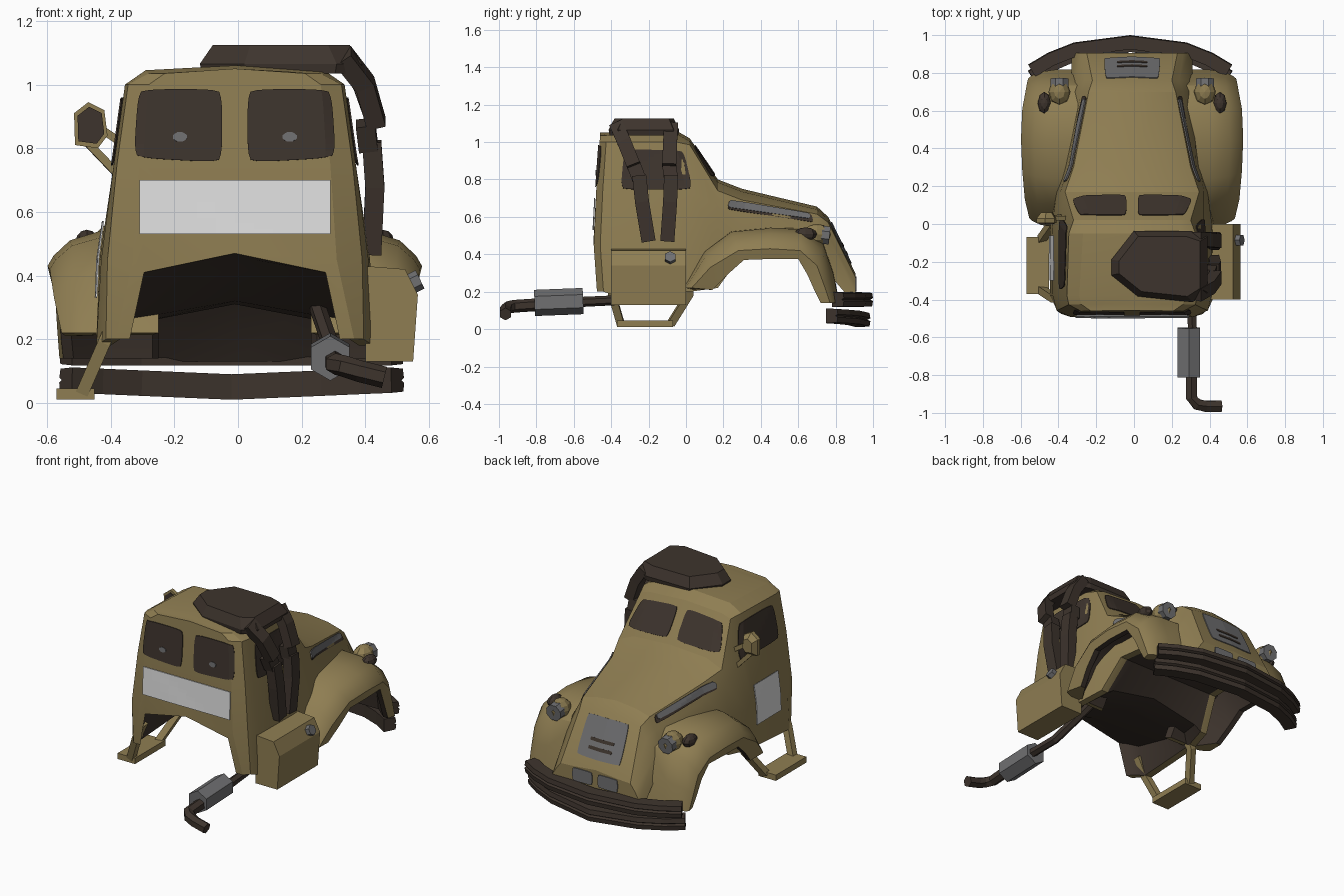
import bpy, bmesh, math
from mathutils import Vector
from mathutils.bvhtree import BVHTree

if "Cube" in bpy.data.objects:
    bpy.data.objects.remove(bpy.data.objects["Cube"])

CX = -0.01  # the cab sits slightly left of centre


def material(name, r, g, b):
    m = bpy.data.materials.new(name)
    m.diffuse_color = (r, g, b, 1)
    m.use_nodes = True
    m.node_tree.nodes["Principled BSDF"].inputs["Base Color"].default_value = m.diffuse_color
    return m


TAN = material("tan paint", 0.275, 0.208, 0.085)
DARK = material("dark brown", 0.047, 0.034, 0.026)
GREY = material("metal grey", 0.16, 0.16, 0.165)
LIGHT = material("light panel", 0.74, 0.74, 0.74)


def build(name, verts, faces, mats, index=None, smooth=None):
    bm = bmesh.new()
    vs = [bm.verts.new(v) for v in verts]
    for i, f in enumerate(faces):
        face = bm.faces.new([vs[k] for k in f])
        face.material_index = index[i] if index else 0
    bmesh.ops.recalc_face_normals(bm, faces=bm.faces)
    me = bpy.data.meshes.new(name)
    bm.to_mesh(me)
    bm.free()
    for m in mats:
        me.materials.append(m)
    ob = bpy.data.objects.new(name, me)
    bpy.context.collection.objects.link(ob)
    if smooth:
        bpy.ops.object.select_all(action='DESELECT')
        ob.select_set(True)
        bpy.context.view_layer.objects.active = ob
        bpy.ops.object.shade_smooth_by_angle(angle=math.radians(smooth))
    return ob


def loft(name, rings, mats, dark=(), smooth=None, cap=None):
    """Skin closed rings of equal length; ring edges listed in dark use the second material."""
    n = len(rings[0])
    verts = [p for r in rings for p in r]
    faces, idx = [], []
    for i in range(len(rings) - 1):
        for j in range(n):
            k = (j + 1) % n
            faces.append((i * n + j, i * n + k, (i + 1) * n + k, (i + 1) * n + j))
            idx.append(1 if j in dark else 0)
    for base in (0, len(verts) - n):
        for f in cap or [range(n)]:
            faces.append(tuple(base + j for j in f))
            idx.append(0)
    return build(name, verts, faces, mats, idx, smooth), verts, faces


def sweep(name, pts, section, mat, up=(0, 0, 1)):
    pts = [Vector(p) for p in pts]
    rings = []
    for i, p in enumerate(pts):
        t = (pts[min(i + 1, len(pts) - 1)] - pts[max(i - 1, 0)]).normalized()
        side = t.cross(Vector(up)).normalized()
        v = side.cross(t)
        rings.append([p + side * a + v * b for a, b in section])
    return loft(name, rings, [mat])[0]


def ngon(r, n):
    return [(r * math.cos(2 * math.pi * (k + .5) / n), r * math.sin(2 * math.pi * (k + .5) / n)) for k in range(n)]


def rect(w, h):
    return [(-w / 2, -h / 2), (w / 2, -h / 2), (w / 2, h / 2), (-w / 2, h / 2)]


def ball(name, loc, scale, mat):
    bpy.ops.mesh.primitive_uv_sphere_add(segments=8, ring_count=6, radius=1, location=loc)
    ob = bpy.context.object
    ob.name, ob.scale = name, scale
    ob.data.materials.append(mat)


# Cab and hood: y, top z, roof edge x, then four side points (x, z), underside z
stations = [
    (-.497, 1.05, .22, .27, 1.0, .30, .75, .32, .45, .375, .20, .47),
    (-.462, 1.05, .27, .335, 1.0, .37, .75, .40, .45, .405, .20, .46),
    (-.38, 1.06, .28, .345, 1.0, .38, .75, .42, .45, .435, .18, .42),
    (-.05, 1.06, .26, .335, 1.0, .38, .75, .425, .45, .435, .20, .34),
    (.02, 1.02, .25, .31, .985, .38, .74, .42, .45, .43, .20, .32),
    (.17, .80, .25, .355, .74, .38, .65, .40, .45, .40, .22, .31),
    (.30, .75, .20, .31, .69, .34, .60, .36, .48, .36, .40, .40),
    (.70, .655, .14, .23, .615, .27, .54, .32, .45, .33, .38, .41),
    (.76, .60, .14, .21, .57, .25, .50, .30, .40, .32, .30, .38),
    (.905, .30, .15, .24, .28, .27, .24, .30, .19, .32, .13, .13)]
rings = []
for y, zt, x1, x2, z2, x3, z3, x4, z4, x5, z5, zu in stations:
    half = [(0, zt), (x1, zt - .015), (x2, z2), (x3, z3), (x4, z4), (x5, z5),
            (x5 - .045, z5), (x5 - .09, max(z5, zu - .06)), (0, zu)]
    full = half + [(-x, z) for x, z in half[-2:0:-1]]
    lean = .07 if y < -.4 else 0
    rings.append([(x + CX, y + lean * abs(z - .5), z) for x, z in full])
caps = [(0, 1, 15), (1, 2, 14, 15), (2, 3, 13, 14), (3, 4, 7, 8, 9, 12, 13), (4, 5, 6, 7), (9, 10, 11, 12)]
_, bv, bf = loft("cab_and_hood", rings, [TAN, DARK], dark=(6, 7, 8, 9), smooth=24, cap=caps)
tree = BVHTree.FromPolygons([Vector(v) for v in bv], bf)

# Front fenders: crown, lip and wheel arch profiles in (y, z), and width per point
crown = [(-.02, .22), (.10, .42), (.24, .525), (.45, .545), (.62, .54), (.735, .46), (.79, .30), (.82, .14)]
lip = [(.03, .22), (.13, .33), (.28, .42), (.45, .43), (.61, .42), (.70, .34), (.74, .23), (.77, .14)]
arch = [(.14, .21), (.22, .29), (.31, .37), (.45, .375), (.60, .375), (.65, .29), (.69, .20), (.72, .14)]
width = [.90, .97, 1.01, 1.03, 1.01, .96, .94, .92]
for s, side in ((1, "right"), (-1, "left")):
    rings = []
    for c, l, a, w in zip(crown, lip, arch, width):
        outer = [(x, c[0] + (l[0] - c[0]) * t, c[1] + (l[1] - c[1]) * t)
                 for x, t in ((.24, 0), (.42, .05), (.51, .3), (.56, .72), (.578, 1))]
        inner = (c[0] + (.44 - c[0]) * .08, c[1] + (.14 - c[1]) * .08)
        ring = outer + [(.565, *a), (.53, *a), (.44, *inner), (.26, *inner)]
        rings.append([(s * (.24 + (x - .24) * w) + CX, y, z) for x, y, z in ring])
    loft("fender_" + side, rings, [TAN, DARK], dark=(5, 6, 7, 8), smooth=35)
    # Headlight pod, lens and marker lamp
    hx = s * .385 + CX
    ball("headlight_pod_" + side, (hx, .70, .505), (.058, .075, .058), TAN)
    sweep("headlight_lens_" + side, [(hx, .725, .505), (hx, .768, .50)], ngon(.052, 8), GREY)
    ball("marker_lamp_" + side, (s * .465 + CX, .64, .508), (.035, .06, .036), DARK)


def decal(name, corners, axis, sign, mat, lift=.004, r=.07, n=11):
    """Thin plate projected on the cab along an axis; corners run round the quad."""
    verts, faces = [], []
    a, b, c, d = [Vector(p) for p in corners]
    for i in range(n):
        for j in range(n):
            u, v = 2 * i / (n - 1) - 1, 2 * j / (n - 1) - 1
            k = 1 - r * (u * v) ** 4
            u, v = (u * k + 1) / 2, (v * k + 1) / 2
            p = (a * (1 - u) + b * u) * (1 - v) + (d * (1 - u) + c * u) * v
            o = Vector((2 * sign, p.x, p.y)) if axis == 0 else Vector((p.x, 2 * sign, p.y))
            way = Vector((-sign, 0, 0)) if axis == 0 else Vector((0, -sign, 0))
            hit, nor, _, _ = tree.ray_cast(o, way)
            if hit is None:
                return
            if nor.dot(way) > 0:
                nor = -nor
            verts.append(hit + nor * lift)
    for i in range(n - 1):
        for j in range(n - 1):
            k = i * n + j
            faces.append((k, k + 1, k + n + 1, k + n))
    ob = build(name, verts, faces, [mat])
    mod = ob.modifiers.new("thickness", 'SOLIDIFY')
    mod.thickness, mod.offset = .005, 0


def box2(x0, x1, z0, z1):
    return [(x0, z0), (x1, z0), (x1, z1), (x0, z1)]


# Windows, vents and panels
for s, side in ((1, "right"), (-1, "left")):
    m = lambda pts: [(s * x + CX, z) for x, z in pts]
    decal("rear_window_" + side, m([(.04, .755), (.315, .77), (.30, .985), (.04, .985)]), 1, -1, DARK)
    decal("rear_window_glint_" + side, m(box2(.15, .195, .82, .85)), 1, -1, GREY, .008, .3, 4)
    decal("windshield_" + side, m([(.03, .825), (.32, .815), (.275, .965), (.03, .985)]), 1, 1, DARK)
    decal("side_window_" + side, [(-.35, .745), (.035, .745), (-.015, .955), (-.33, .96)], 0, s, DARK, .006)
    decal("hood_vent_" + side, [(.22, .64), (.68, .57), (.67, .615), (.23, .69)], 0, s, DARK, .003, .05)
    decal("hood_vent_strip_" + side, [(.22, .65), (.66, .588), (.66, .618), (.23, .69)], 0, s, GREY, .007, .05)
    decal("lower_vent_" + side, m(box2(.02, .155, .20, .28)), 1, 1, GREY)
decal("grille", [(x + CX, z) for x, z in [(-.15, .35), (.15, .35), (.14, .57), (-.14, .57)]], 1, 1, GREY, .004, .04)
for z in (.395, .44):
    decal("grille_bar", box2(-.08 + CX, .08 + CX, z, z + .018), 1, 1, DARK, .007)
decal("rear_panel", box2(-.31, .29, .53, .70), 1, -1, LIGHT, .006, 0)
decal("door_panel", box2(-.30, -.06, .33, .57), 0, -1, LIGHT, .008, 0)

# Bumper bars, bowed forward
bar = [(-.035, -.04), (.035, -.036), (.04, -.008), (.025, 0), (.04, .008), (.035, .036), (-.035, .04)]
for name, z, dip, back in (("bumper_upper", .158, 0, 0), ("bumper_lower", .072, .022, .035)):
    sweep(name, [(x - .02, y - back * (.4 + abs(x)), z - dip * (1 - abs(x) / .53))
                 for x, y in ((.52, .81), (.42, .87), (.29, .922), (0, .96),
                              (-.29, .922), (-.42, .87), (-.52, .81))], bar, DARK)

# Exhaust with muffler
sweep("exhaust_front_pipe", [(.25, -.05, .30), (.30, -.36, .155), (.31, -.57, .145)], ngon(.027, 6), DARK)
sweep("muffler", [(.29, -.55, .15), (.29, -.81, .14)], ngon(.07, 6), GREY)
sweep("exhaust_tail_pipe", [(.305, -.80, .13), (.305, -.92, .122), (.335, -.955, .115),
                            (.38, -.965, .10), (.46, -.965, .08)], ngon(.034, 6), DARK)

# Fuel tank and cap
prof = [(.40, .13), (.55, .13), (.565, .34), (.525, .42), (.40, .43)]
loft("fuel_tank", [[(x, y, z) for x, z in prof] for y in (-.40, 0)], [TAN])
sweep("fuel_cap", [(.535, -.085, .37), (.572, -.085, .388)], ngon(.032, 6), GREY)

# Step on the left
sweep("step_plate", [(-.51, -.37, .028), (-.51, -.07, .028)], rect(.12, .036), TAN)
for y0, y1 in ((-.40, -.35), (.02, -.08)):
    sweep("step_strut", [(-.37, y0, .30), (-.42, y0 * .99, .19), (-.49, y1, .03)], rect(.04, .04), TAN, (0, 1, 0))

# Roof pack with ducts down the right side
out = [(-.12, -.27), (.02, -.38), (.31, -.41), (.39, -.36), (.39, -.07), (.30, -.04), (0, -.04), (-.12, -.19)]
loft("roof_pack", [[(.14 + (x - .14) * k, -.22 + (y + .22) * (k + .02), z) for x, y in out]
                   for z, k in ((1.035, .97), (1.065, 1), (1.125, .84))], [DARK])
ducts = [[(.33, -.37, 1.09), (.40, -.33, 1.0), (.435, -.28, .875)],
         [(.42, -.25, .82), (.43, -.235, .68), (.42, -.20, .47)],
         [(.33, -.08, 1.09), (.39, -.085, 1.0), (.435, -.09, .875)],
         [(.42, -.08, .82), (.43, -.085, .68), (.42, -.10, .47)],
         [(.40, -.28, .88), (.41, -.25, .80)], [(.40, -.09, .88), (.41, -.08, .80)]]
for pts in ducts:
    sweep("air_duct", pts, rect(.075, .06), DARK, (1, 0, 0))

# Left mirror with two arms
outline = [(-.512, .81), (-.44, .80), (-.41, .84), (-.42, .92), (-.47, .945), (-.515, .91)]
loft("mirror_shell", [[(-.46 + (x + .46) * k, y, .87 + (z - .87) * k) for x, z in outline]
                      for y, k in ((.005, 1), (.03, 1), (.06, .6))], [TAN])
loft("mirror_glass", [[(-.46 + (x + .46) * .8, y, .87 + (z - .87) * .8) for x, z in outline]
                      for y in (0, .007)], [DARK])
sweep("mirror_arm_upper", [(-.43, .03, .86), (-.34, .03, .80)], rect(.025, .025), TAN)
sweep("mirror_arm_lower", [(-.475, .03, .82), (-.37, .04, .71)], rect(.025, .025), TAN)
